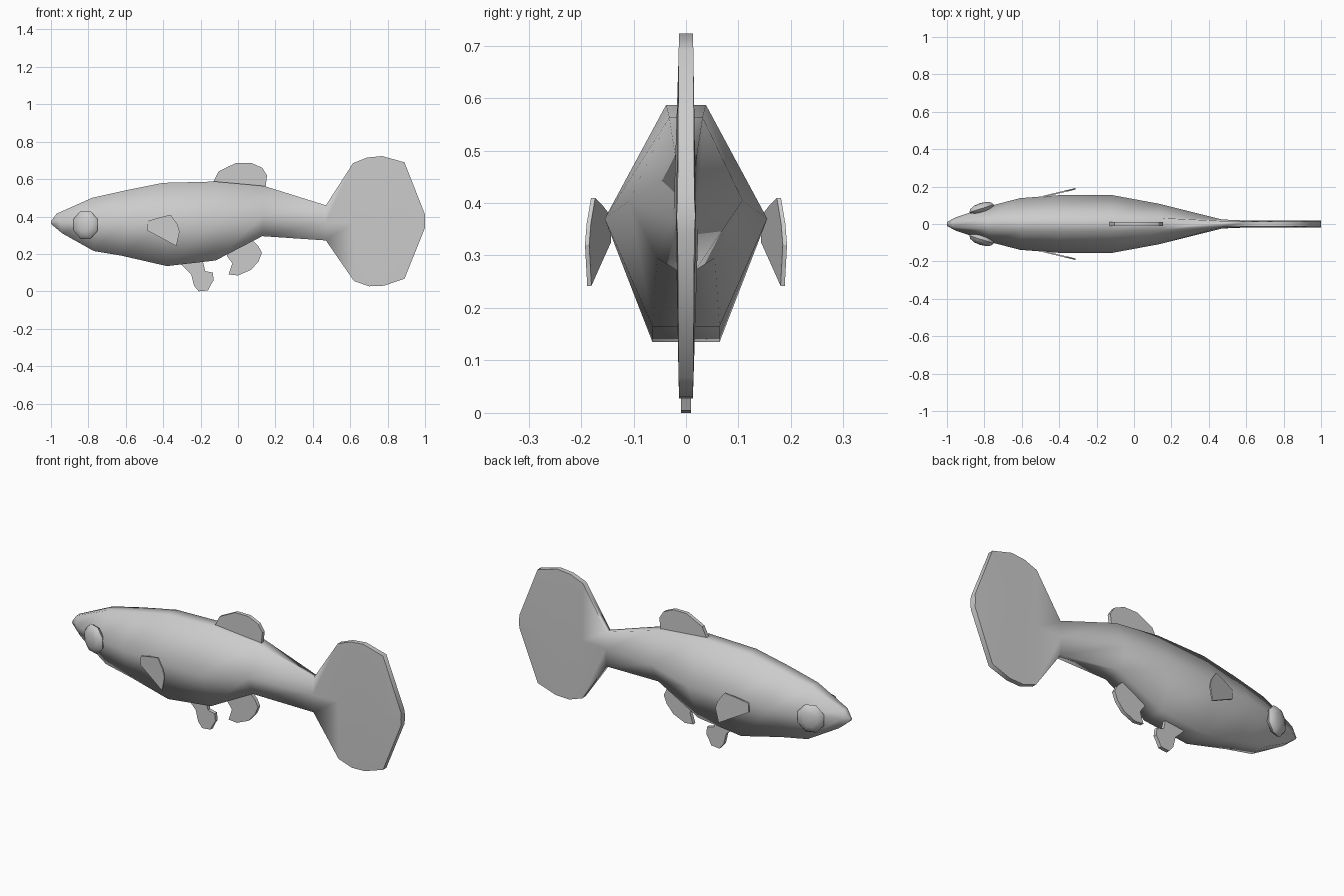
import bpy, bmesh, math
from mathutils import Matrix

if "Cube" in bpy.data.objects:
    bpy.data.objects.remove(bpy.data.objects["Cube"])

grey = bpy.data.materials.new("plain_grey")
grey.diffuse_color = (0.6, 0.6, 0.6, 1)
grey.use_nodes = True
grey.node_tree.nodes["Principled BSDF"].inputs["Base Color"].default_value = grey.diffuse_color


def finish(name, bm, angle):
    bmesh.ops.recalc_face_normals(bm, faces=bm.faces)
    mesh = bpy.data.meshes.new(name)
    bm.to_mesh(mesh)
    bm.free()
    ob = bpy.data.objects.new(name, mesh)
    bpy.context.collection.objects.link(ob)
    mesh.materials.append(grey)
    bpy.ops.object.select_all(action='DESELECT')
    ob.select_set(True)
    bpy.context.view_layer.objects.active = ob
    bpy.ops.object.shade_smooth_by_angle(angle=math.radians(angle))
    return ob


def plate(name, outline, half, y_of=lambda x: 0.0):
    """Thin fin from an x-z outline, optionally bent sideways."""
    bm = bmesh.new()
    a = [bm.verts.new((x, y_of(x) - half, z)) for x, z in outline]
    b = [bm.verts.new((x, y_of(x) + half, z)) for x, z in outline]
    bm.faces.new(a)
    bm.faces.new(b)
    for i in range(len(a)):
        j = (i + 1) % len(a)
        bm.faces.new((a[i], a[j], b[j], b[i]))
    return finish(name, bm, 30)


# Body and tail: six-sided sections lofted from nose to tail tip
# top x, top z, bottom x, bottom z, half width, middle z, top half width, bottom half width
sections = [
    (-1.00, .375, -1.00, .36, .010, .367, .006, .006),
    (-.97, .415, -.94, .31, .035, .37, .015, .02),
    (-.78, .50, -.77, .215, .095, .37, .03, .045),
    (-.60, .54, -.62, .19, .138, .37, .036, .055),
    (-.40, .58, -.38, .135, .155, .37, .038, .064),
    (-.12, .587, -.12, .165, .155, .37, .038, .064),
    (.14, .563, .13, .295, .108, .405, .032, .055),
    (.47, .46, .47, .272, .024, .37, .016, .018),
    (.615, .685, .62, .055, .018, .37, .014, .014),
    (.69, .715, .70, .027, .018, .37, .013, .013),
    (.77, .723, .78, .03, .019, .37, .013, .013),
    (.89, .69, .89, .067, .019, .37, .014, .014),
    (1.00, .41, 1.00, .34, .018, .375, .016, .016),
]
bm = bmesh.new()
rings = []
for xt, zt, xb, zb, w, zm, wt, wb in sections:
    xm = (xt + xb) / 2
    pts = [(xt, -wt, zt), (xt, wt, zt), (xm, w, zm),
           (xb, wb, zb), (xb, -wb, zb), (xm, -w, zm)]
    rings.append([bm.verts.new(p) for p in pts])
for r, s in zip(rings, rings[1:]):
    for i in range(6):
        j = (i + 1) % 6
        bm.faces.new((r[i], r[j], s[j], s[i]))
bm.faces.new(rings[0])
bm.faces.new(rings[-1])
finish("body_and_tail", bm, 75)

# Fins on the centre line
plate("dorsal_fin", [(-.14, .57), (-.105, .64), (-.01, .687), (.07, .687),
                     (.13, .66), (.155, .62), (.145, .54), (0, .54)], .01)
plate("rear_belly_fin", [(-.06, .19), (-.03, .15), (-.05, .09), (0, .085), (.07, .115),
                         (.11, .16), (.128, .205), (.11, .24), (.06, .29), (0, .26)], .01)
plate("front_belly_fin", [(-.31, .15), (-.25, .09), (-.235, .03), (-.21, 0), (-.16, .005),
                          (-.145, .035), (-.13, .06), (-.135, .1), (-.175, .108),
                          (-.19, .17)], .01)

# Paired side fins and eyes
for side, label in ((-1, "right"), (1, "left")):
    plate(label + "_side_fin",
          [(-.485, .375), (-.42, .395), (-.36, .41), (-.325, .36), (-.312, .32),
           (-.33, .242), (-.40, .28), (-.485, .325)], .004,
          lambda x: side * (.147 + .24 * (x + .485)))
    bm = bmesh.new()
    bmesh.ops.create_uvsphere(bm, u_segments=8, v_segments=6, radius=1)
    bm.transform(Matrix.Translation((-.815, side * .083, .355))
                 @ Matrix.Rotation(side * math.radians(18), 4, 'Z')
                 @ Matrix.Diagonal((.074, .030, .080, 1))
                 @ Matrix.Rotation(math.pi / 2, 4, 'X')
                 @ Matrix.Rotation(math.pi / 8, 4, 'Z'))
    finish(label + "_eye", bm, 60)
